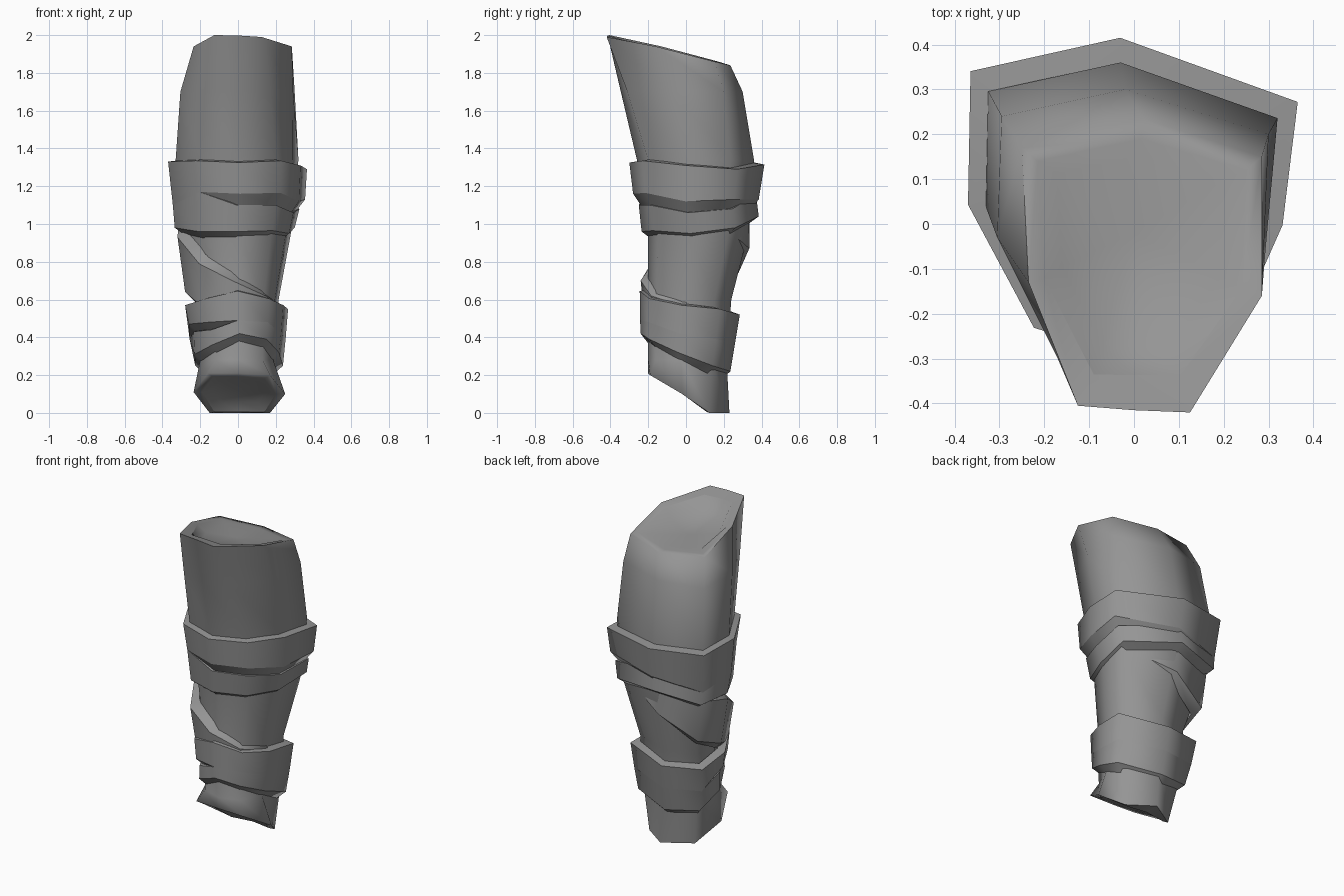
import bpy, bmesh

cloth = bpy.data.materials.new("grey_cloth")
cloth.diffuse_color = (0.3, 0.3, 0.3, 1)

# Eight-sided cross-section: front-left, front, front-right, right, back-right, back, back-left, left
SEC = [(-0.2, -0.2), (0, -0.26), (0.2, -0.2), (0.29, 0.0),
       (0.32, 0.24), (-0.03, 0.365), (-0.325, 0.3), (-0.33, 0.04)]


def section(x0, x1, y0, y1, zs):
    """Cross-section stretched to a box, at one height or one height per corner."""
    if not isinstance(zs, (list, tuple)):
        zs = [zs] * 8
    return [(x0 + (x + 0.33) / 0.65 * (x1 - x0),
             y0 + (y + 0.26) / 0.625 * (y1 - y0), z) for (x, y), z in zip(SEC, zs)]


def inset(ring, k, dz):
    """Ring shrunk about its middle and shifted in height."""
    cx = sum(p[0] for p in ring) / len(ring)
    cy = sum(p[1] for p in ring) / len(ring)
    return [(cx + (x - cx) * k, cy + (y - cy) * k, z + dz) for x, y, z in ring]


def loft(bm, rings, closed=True, sharp=()):
    """Skin the rings; rings listed in sharp become hard creases."""
    rows = [[bm.verts.new(p) for p in r] for r in rings]
    n = len(rows[0])
    for a, b in zip(rows, rows[1:]):
        for i in range(n if closed else n - 1):
            j = (i + 1) % n
            bm.faces.new((a[i], a[j], b[j], b[i]))
    for s in sharp:
        members = set(rows[s])
        for e in bm.edges:
            if e.verts[0] in members and e.verts[1] in members:
                e.smooth = False
    return rows


def fan(bm, row, point):
    tip = bm.verts.new(point)
    for i in range(len(row)):
        bm.faces.new((row[i], row[(i + 1) % len(row)], tip))


def finish(name, bm):
    bmesh.ops.recalc_face_normals(bm, faces=bm.faces)
    for f in bm.faces:
        f.smooth = True
    mesh = bpy.data.meshes.new(name)
    bm.to_mesh(mesh)
    bm.free()
    mesh.materials.append(cloth)
    bpy.context.collection.objects.link(bpy.data.objects.new(name, mesh))


def band(name, top_box, bottom_box, z_top, z_bottom, order=None,
         ledge=(0.8, 0.01), under=(0.82, -0.04), join=None):
    """Raised wrap with a ledge above and a slanted underside; returns its bottom ring."""
    top = section(*top_box, z_top)
    bot = section(*bottom_box, z_bottom)
    if join:  # corners that meet the wrap above
        for i in join[1]:
            top[i] = join[0][i]
    rings = [inset(top, *ledge), top, bot, inset(bot, *under)]
    if order:
        rings = [[r[i] for i in order] for r in rings]
    bm = bmesh.new()
    rows = loft(bm, rings, closed=not order, sharp=(1, 2))
    if order:
        for end in (0, -1):
            bm.faces.new([r[end] for r in rows])
    finish(name, bm)
    return bot


# Sleeve: lipped top opening, taper, slanted bottom with a lip at the back
top_rim = [(-0.125, -0.405, 2.0), (0, -0.415, 1.998), (0.125, -0.42, 1.99),
           (0.285, -0.16, 1.94), (0.285, 0.15, 1.86), (0.02, 0.235, 1.84),
           (-0.25, 0.17, 1.86), (-0.235, -0.13, 1.94)]
top_lip = [(-0.09, -0.335, 1.975), (0, -0.337, 1.975), (0.105, -0.335, 1.97),
           (0.24, -0.145, 1.93), (0.25, 0.12, 1.862), (0.015, 0.19, 1.845),
           (-0.215, 0.14, 1.862), (-0.2, -0.12, 1.93)]
top_floor = [(x * 0.8, y * 0.8, 1.86 + (z - 1.86) * 0.3) for x, y, z in top_lip]
upper = [(-0.17, -0.3, 1.7), (0, -0.345, 1.7), (0.17, -0.31, 1.7),
         (0.292, -0.07, 1.7), (0.3, 0.2, 1.7), (-0.02, 0.3, 1.7),
         (-0.295, 0.24, 1.7), (-0.305, -0.03, 1.7)]
bottom_rim = [(-0.16, -0.19, 0.21), (0, -0.2, 0.21), (0.17, -0.19, 0.2),
              (0.25, -0.02, 0.1), (0.17, 0.125, 0), (0.02, 0.23, 0),
              (-0.15, 0.125, 0), (-0.235, -0.02, 0.11)]
bottom_lip = [(-0.13, -0.15, 0.19), (0, -0.16, 0.19), (0.14, -0.15, 0.18),
              (0.2, -0.01, 0.1), (0.14, 0.11, 0.005), (0.015, 0.13, 0.005),
              (-0.125, 0.11, 0.005), (-0.19, -0.01, 0.11)]
bottom_floor = [(x * 0.75, y * 0.75, 0.09 + (z - 0.09) * 0.6 + 0.02) for x, y, z in bottom_lip]
sleeve = bmesh.new()
rows = loft(sleeve, [
    top_floor, top_lip, top_rim, upper,
    section(-0.33, 0.32, -0.26, 0.36, 1.34),
    section(-0.29, 0.28, -0.2, 0.33, 0.95),
    section(-0.21, 0.215, -0.2, 0.24, 0.6),
    section(-0.2, 0.205, -0.2, 0.215, 0.28),
    bottom_rim, bottom_lip, bottom_floor])
fan(sleeve, rows[0], (0, -0.02, 1.865))
fan(sleeve, rows[-1], (0, 0.0, 0.12))
# Hard creases on the front of the top lip and the back of the bottom lip
creased = [set(rows[r][i] for i in ids) for r, ids in
           ((1, (7, 0, 1, 2, 3)), (2, (6, 7, 0, 1, 2, 3, 4)),
            (8, (3, 4, 5, 6, 7)), (9, (3, 4, 5, 6, 7)))]
for e in sleeve.edges:
    if any(e.verts[0] in c and e.verts[1] in c for c in creased):
        e.smooth = False
finish("sleeve", sleeve)

# Upper pair of wraps, parting at the front and right
cuff = band("upper_cuff", (-0.37, 0.365, -0.3, 0.415), (-0.345, 0.355, -0.28, 0.385),
            [1.335, 1.325, 1.335, 1.31, 1.29, 1.315, 1.33, 1.33],
            [1.17, 1.16, 1.165, 1.12, 1.13, 1.13, 1.08, 1.1], under=(0.86, -0.065))
band("second_wrap", (-0.35, 0.325, -0.25, 0.37), (-0.335, 0.3, -0.235, 0.385),
     [1.17, 1.1, 1.1, 1.06, 1.08, 1.16, 1.1, 1.12],
     [0.96, 0.96, 0.965, 0.95, 0.98, 1.04, 1.0, 0.98], join=(cuff, (6, 7, 0)))

# Diagonal strap from the back right, round the left, down to the front right
band("diagonal_strap", (-0.32, 0.25, -0.24, 0.335), (-0.28, 0.24, -0.22, 0.335),
     [0.79, 0.7, 0.62, 0.56, 1.02, 1.02, 1.0, 0.93],
     [0.55, 0.5, 0.5, 0.5, 0.97, 0.87, 0.74, 0.64],
     order=[4, 5, 6, 7, 0, 1, 2, 3], ledge=(0.8, 0.05))

# Lower pair of wraps, parting at the front left
low = band("lower_cuff", (-0.28, 0.265, -0.245, 0.285), (-0.26, 0.252, -0.243, 0.26),
           [0.605, 0.645, 0.605, 0.57, 0.55, 0.52, 0.54, 0.57],
           [0.48, 0.49, 0.48, 0.42, 0.39, 0.37, 0.39, 0.47])
band("lowest_wrap", (-0.235, 0.24, -0.23, 0.24), (-0.23, 0.238, -0.24, 0.235),
     [0.44, 0.49, 0.48, 0.42, 0.4, 0.4, 0.4, 0.43],
     [0.36, 0.42, 0.39, 0.32, 0.25, 0.22, 0.25, 0.31], join=(low, (1, 2, 3, 4, 5, 6)))
